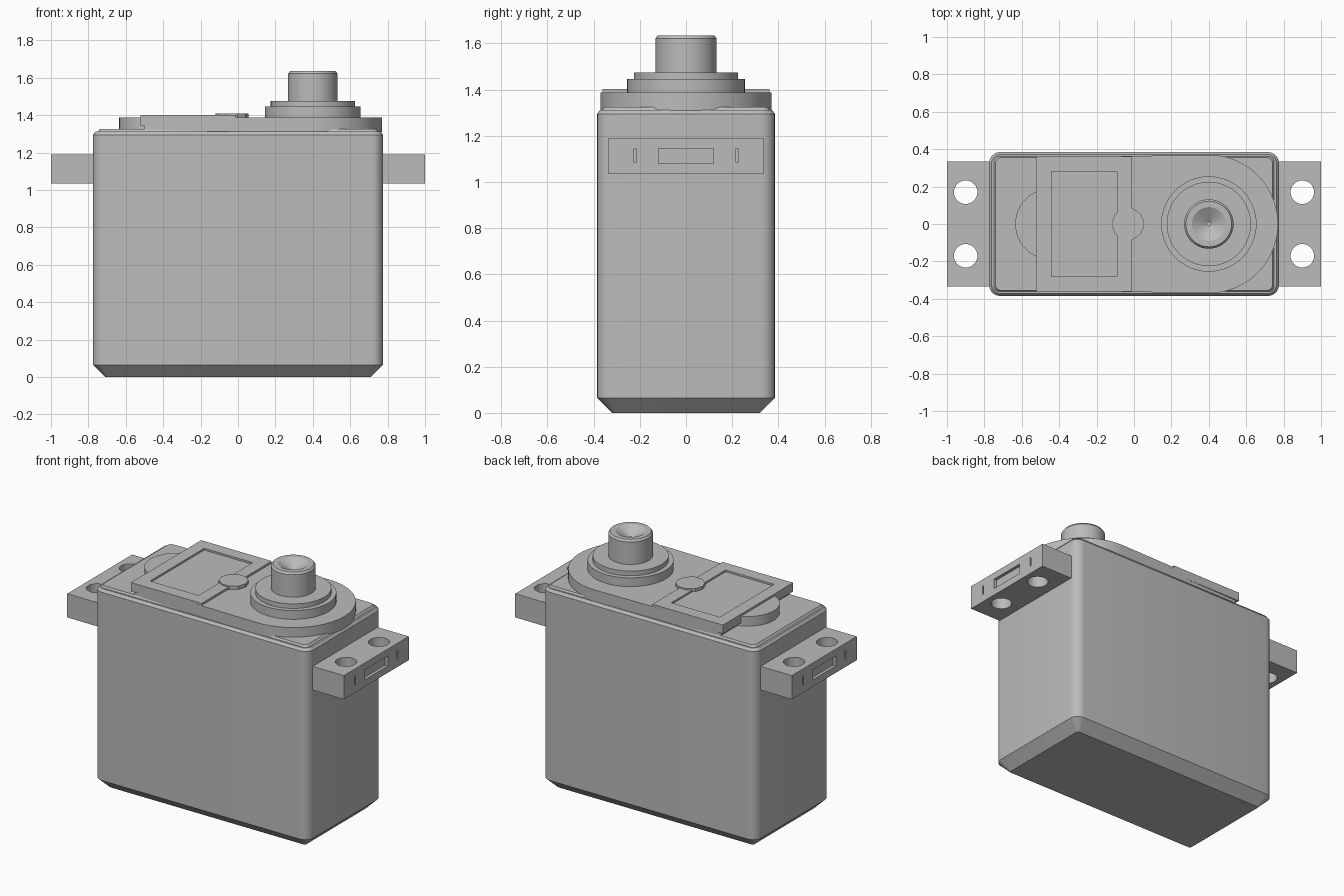
import bpy, bmesh, math

cube = bpy.data.objects.get("Cube")
if cube:
    bpy.data.objects.remove(cube, do_unlink=True)

grey = bpy.data.materials.new("grey plastic")
grey.use_nodes = True
colour = (0.5, 0.5, 0.5, 1)
grey.diffuse_color = colour
grey.node_tree.nodes["Principled BSDF"].inputs["Base Color"].default_value = colour


def rounded_rect(hx, hy, r, steps=6):
    """Counter-clockwise outline of a rectangle with round corners."""
    pts = []
    for i, (sx, sy) in enumerate([(1, 1), (-1, 1), (-1, -1), (1, -1)]):
        for k in range(steps + 1):
            a = math.pi / 2 * (i + k / steps)
            pts.append((sx * (hx - r) + r * math.cos(a), sy * (hy - r) + r * math.sin(a)))
    return pts


def circle(r, n=64, cx=0, cy=0):
    return [(cx + r * math.cos(2 * math.pi * k / n), cy + r * math.sin(2 * math.pi * k / n))
            for k in range(n)]


def loft(name, sections, smooth=True):
    """Skin a stack of (outline, z) sections and cap both ends."""
    bm = bmesh.new()
    rings = [[bm.verts.new((x, y, z)) for x, y in pts] for pts, z in sections]
    n = len(rings[0])
    for low, high in zip(rings, rings[1:]):
        for i in range(n):
            j = (i + 1) % n
            bm.faces.new((low[i], low[j], high[j], high[i]))
    bm.faces.new(rings[0][::-1])
    bm.faces.new(rings[-1])
    mesh = bpy.data.meshes.new(name)
    bm.to_mesh(mesh)
    bm.free()
    mesh.materials.append(grey)
    ob = bpy.data.objects.new(name, mesh)
    bpy.context.collection.objects.link(ob)
    if smooth:
        select(ob)
        bpy.ops.object.shade_smooth_by_angle(angle=math.radians(30))
    return ob


def select(ob):
    bpy.ops.object.select_all(action='DESELECT')
    ob.select_set(True)
    bpy.context.view_layer.objects.active = ob


def prism(name, pts, z0, z1, smooth=True):
    return loft(name, [(pts, z0), (pts, z1)], smooth)


def box(name, x0, x1, y0, y1, z0, z1):
    return prism(name, [(x0, y0), (x1, y0), (x1, y1), (x0, y1)], z0, z1, False)


def cut(ob, cutter):
    mod = ob.modifiers.new("cut", 'BOOLEAN')
    mod.operation = 'DIFFERENCE'
    mod.solver = 'EXACT'
    mod.object = cutter
    select(ob)
    bpy.ops.object.modifier_apply(modifier=mod.name)
    bpy.data.objects.remove(cutter, do_unlink=True)


# Case with chamfered underside and slightly eased top rim
loft("case", [(rounded_rect(0.71, 0.32, 0.015), 0),
              (rounded_rect(0.775, 0.385, 0.06), 0.065),
              (rounded_rect(0.775, 0.385, 0.06), 1.295),
              (rounded_rect(0.762, 0.372, 0.05), 1.312)])

# Thin cover rising slightly under the raised plate
loft("cover", [(rounded_rect(0.755, 0.365, 0.03), 1.305),
               (rounded_rect(0.74, 0.355, 0.03), 1.325)])

# Raised gear housing: straight sides ending in a half round around the shaft
shaft_x = 0.4
housing = [(shaft_x + 0.37 * math.cos(a), 0.37 * math.sin(a))
           for a in (math.pi * (k / 40 - 0.5) for k in range(41))]
housing += [(-0.5, 0.355), (-0.5, -0.355)]
prism("gear_housing", housing, 1.31, 1.388)
prism("rear_round_boss", circle(0.19, 48, -0.445), 1.31, 1.388)

# Label plate with a shallow rectangular recess and a round catch
plate = box("label_plate", -0.52, -0.01, -0.362, 0.362, 1.345, 1.402)
cut(plate, box("recess_cutter", -0.44, -0.09, -0.28, 0.28, 1.39, 1.5))
prism("round_catch", circle(0.088, 10, -0.032), 1.38, 1.41, False)

# Stepped collar and output shaft with a conical dimple
prism("lower_collar", circle(0.255, 64, shaft_x), 1.38, 1.445)
prism("upper_collar", circle(0.225, 64, shaft_x), 1.44, 1.475)
loft("output_shaft", [(circle(r, 48, shaft_x), z) for r, z in
                      [(0.132, 1.46), (0.132, 1.622), (0.122, 1.635),
                       (0.09, 1.635), (0.012, 1.59), (0.012, 1.56)]])

# Mounting ears with screw holes, and recesses in their end faces
for side, name in ((1, "left_ear"), (-1, "right_ear")):
    def ends(a, b):
        return sorted((side * a, side * b))

    ear = box(name, *ends(0.74, 1.0), -0.335, 0.335, 1.035, 1.19)
    for y in (-0.17, 0.17):
        cut(ear, prism("hole_cutter", circle(0.063, 32, side * 0.9, y), 0.9, 1.3))
        slit = y * 1.3
        cut(ear, box("slit_cutter", *ends(0.985, 1.1), slit - 0.005, slit + 0.005, 1.085, 1.145))
    cut(ear, box("slot_cutter", *ends(0.98, 1.1), -0.12, 0.12, 1.08, 1.145))
    select(ear)
    bpy.ops.object.shade_smooth_by_angle(angle=math.radians(30))
